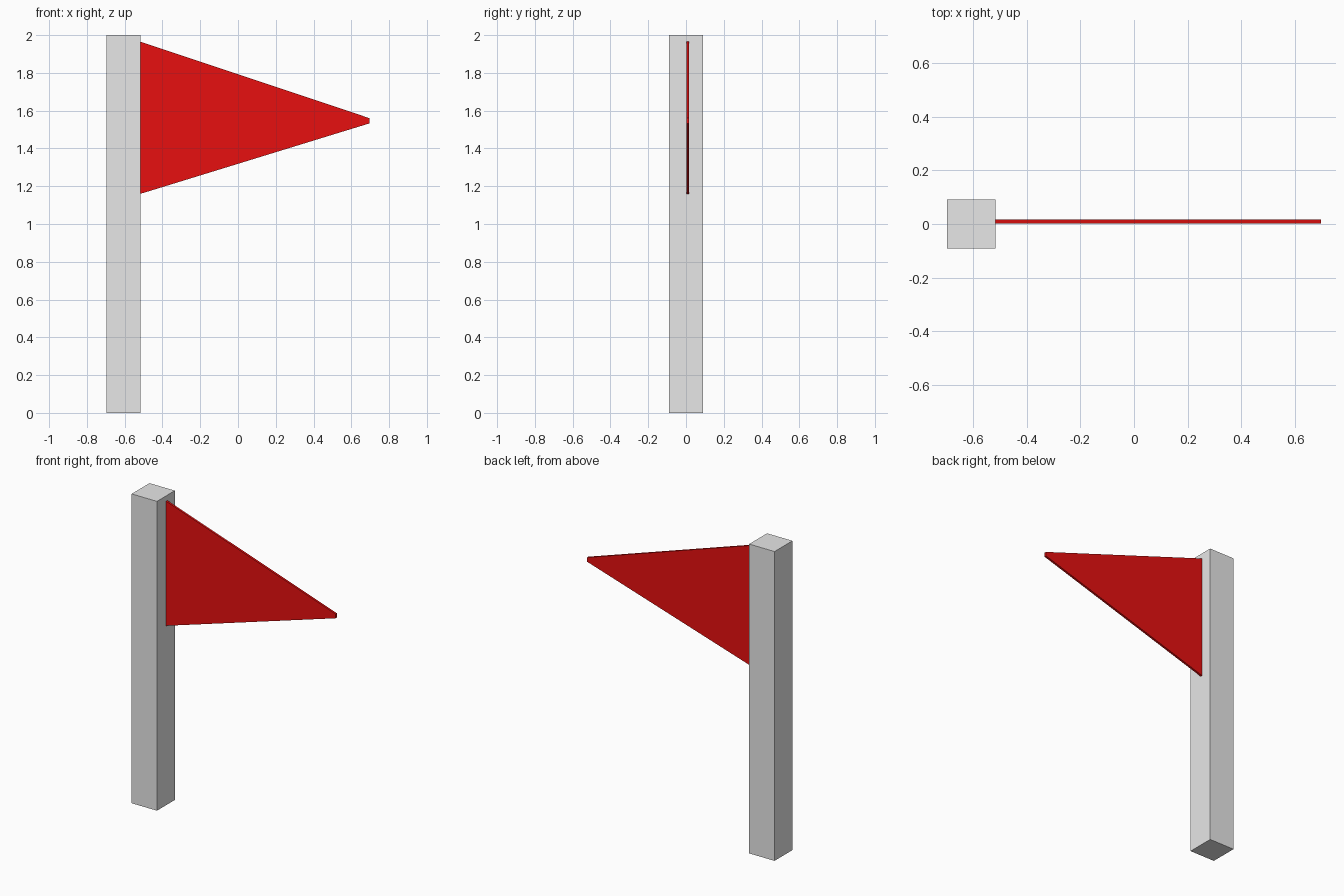
import bpy, bmesh

cube = bpy.data.objects.get("Cube")
if cube:
    bpy.data.objects.remove(cube, do_unlink=True)


def material(name, colour):
    mat = bpy.data.materials.new(name)
    mat.use_nodes = True
    mat.diffuse_color = colour
    mat.node_tree.nodes["Principled BSDF"].inputs["Base Color"].default_value = colour
    return mat


def prism(name, outline, y0, y1, mat):
    """Extrude an (x, z) outline from y0 to y1."""
    bm = bmesh.new()
    face = bm.faces.new([bm.verts.new((x, y0, z)) for x, z in outline])
    result = bmesh.ops.extrude_face_region(bm, geom=[face])
    moved = [v for v in result["geom"] if isinstance(v, bmesh.types.BMVert)]
    bmesh.ops.translate(bm, verts=moved, vec=(0, y1 - y0, 0))
    bmesh.ops.recalc_face_normals(bm, faces=bm.faces)
    mesh = bpy.data.meshes.new(name)
    bm.to_mesh(mesh)
    bm.free()
    mesh.materials.append(mat)
    obj = bpy.data.objects.new(name, mesh)
    bpy.context.collection.objects.link(obj)
    return obj


grey = material("light grey", (0.8, 0.8, 0.8, 1))
red = material("red", (0.8, 0.005, 0.005, 1))

# Square pole
LEFT, RIGHT, HALF = -0.697, -0.516, 0.091
prism("pole", [(LEFT, 0), (RIGHT, 0), (RIGHT, 2), (LEFT, 2)], -HALF, HALF, grey)

# Thin tapering pennant with a blunt tip
prism("pennant", [(RIGHT, 1.16), (0.697, 1.533), (0.697, 1.56), (RIGHT, 1.965)],
      0.002, 0.016, red)
